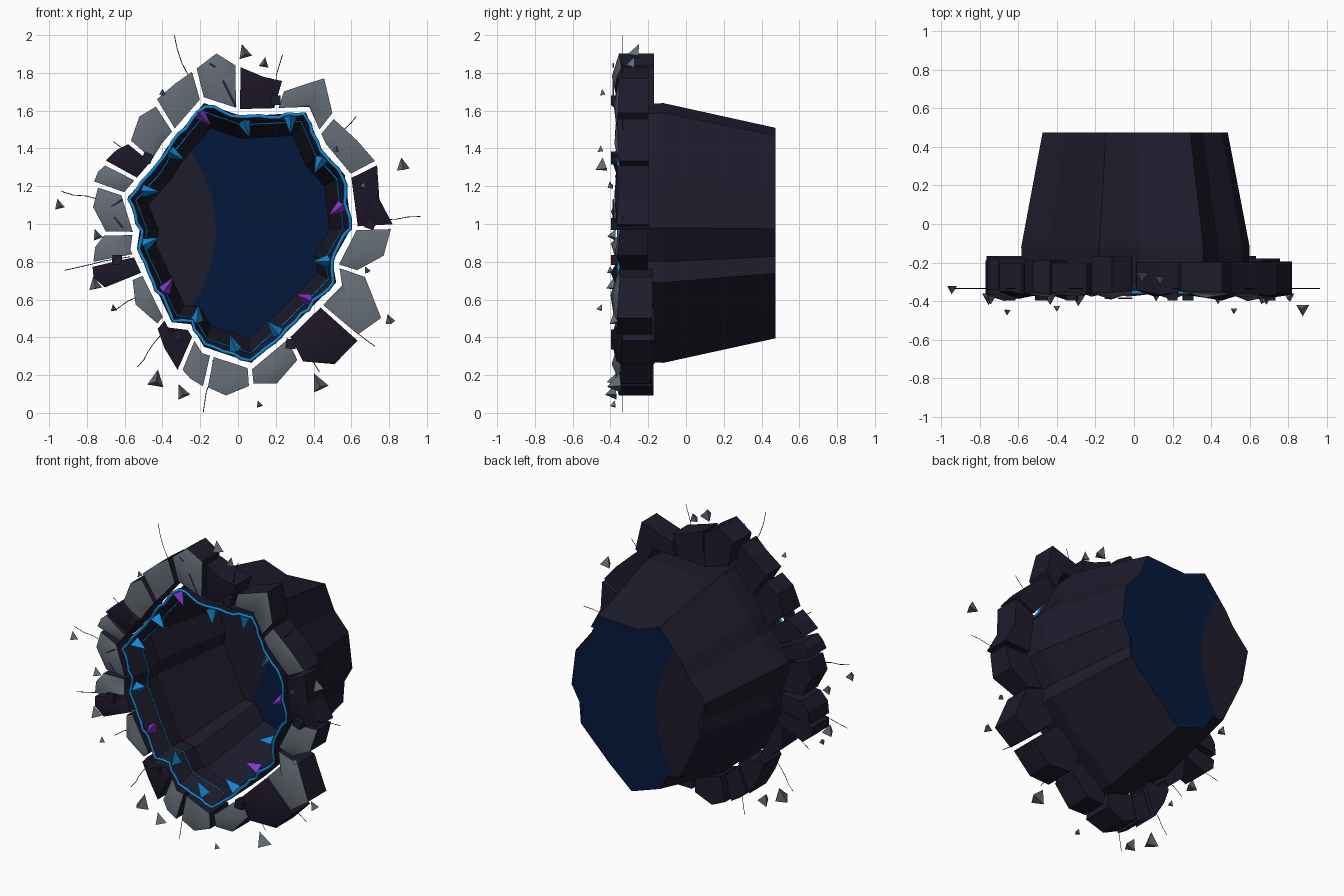
import bpy, bmesh, math, random
from mathutils import Vector

random.seed(4)
if "Cube" in bpy.data.objects:
    bpy.data.objects.remove(bpy.data.objects["Cube"])


def material(name, r, g, b):
    m = bpy.data.materials.new(name)
    m.use_nodes = True
    m.diffuse_color = (r, g, b, 1)
    m.node_tree.nodes["Principled BSDF"].inputs["Base Color"].default_value = (r, g, b, 1)
    return m


ROCK = material("dark rock", .0122, .0113, .025)
DARK = material("dark stone face", .012, .008, .02)
GREY = material("grey stone face", .13, .152, .18)
NAVY = material("deep navy", .0011, .0093, .046)
BLUE = material("bright blue", .006, .25, .68)
PURPLE = material("violet", .22, .04, .58)
BLACK = material("crack black", .006, .006, .008)

CX, CZ = 0.0, 0.95
# Opening outline, counter-clockwise from the right
OUTLINE = [(.60, .98), (.565, 1.26), (.44, 1.40), (.36, 1.59), (.02, 1.57), (-.18, 1.64),
           (-.38, 1.40), (-.44, 1.30), (-.585, 1.14), (-.52, .97), (-.535, .87), (-.35, .48),
           (-.25, .47), (-.18, .35), (.07, .265), (.27, .44), (.52, .69), (.50, .80)]


def ring(scale, y):
    return [Vector((CX + (x - CX) * scale, y, CZ + (z - CZ) * scale)) for x, z in OUTLINE]


def polar(deg, r, y=0.0):
    a = math.radians(deg)
    return Vector((CX + r * math.cos(a), y, CZ + r * math.sin(a)))


def angle_of(x, z):
    return math.degrees(math.atan2(z - CZ, x - CX)) % 360


def rim_radius(deg):
    """Distance from the centre to the outline in a direction."""
    d = polar(deg, 1) - polar(deg, 0)
    best = 0
    for (ax, az), (bx, bz) in zip(OUTLINE, OUTLINE[1:] + OUTLINE[:1]):
        ax, az, ex, ez = ax - CX, az - CZ, bx - ax, bz - az
        det = ex * d.z - ez * d.x
        if abs(det) > 1e-9:
            t = (ex * az - ez * ax) / det
            s = (d.x * az - d.z * ax) / det
            if t > 0 and -1e-6 <= s <= 1 + 1e-6:
                best = max(best, t)
    return best


def finish(bm, name, mats):
    bmesh.ops.recalc_face_normals(bm, faces=bm.faces)
    me = bpy.data.meshes.new(name)
    bm.to_mesh(me)
    bm.free()
    for m in mats:
        me.materials.append(m)
    ob = bpy.data.objects.new(name, me)
    bpy.context.collection.objects.link(ob)
    return ob


def loft(name, rings, mat):
    bm = bmesh.new()
    loops = [[bm.verts.new(p) for p in r] for r in rings]
    for a, b in zip(loops, loops[1:]):
        for i in range(len(a)):
            j = (i + 1) % len(a)
            bm.faces.new((a[i], a[j], b[j], b[i]))
    finish(bm, name, [mat])


def line(name, paths, mat, depth, cyclic=False):
    cu = bpy.data.curves.new(name, "CURVE")
    cu.dimensions = "3D"
    cu.bevel_depth = depth
    cu.bevel_resolution = 0
    cu.materials.append(mat)
    for path in paths:
        sp = cu.splines.new("POLY")
        sp.points.add(len(path) - 1)
        for p, co in zip(sp.points, path):
            p.co = (*co, 1)
        sp.use_cyclic_u = cyclic
    ob = bpy.data.objects.new(name, cu)
    bpy.context.collection.objects.link(ob)


# Tunnel and front collar
loft("tunnel_wall", [ring(.985, -.3), ring(1, -.12), ring(.81, .475)], ROCK)
loft("inner_collar", [ring(.985, -.35), ring(.93, -.22), ring(.95, -.1)], ROCK)

# Back wall, split in two colours along an arc
bm = bmesh.new()
bm.faces.new([bm.verts.new(p) for p in ring(.81, .473)])
bmesh.ops.triangulate(bm, faces=bm.faces)
arc_centre, arc_r = Vector((-.82, .473, .97)), .70
for k in range(-4, 5):
    a = k * .17
    n = Vector((math.cos(a), 0, math.sin(a)))
    bmesh.ops.bisect_plane(bm, geom=bm.verts[:] + bm.edges[:] + bm.faces[:],
                           plane_co=arc_centre + n * arc_r, plane_no=n)
for f in bm.faces:
    f.material_index = int((f.calc_center_median() - arc_centre).length < arc_r)
finish(bm, "back_wall", [NAVY, ROCK])

# Ring of stones: start angle, outer radii in hundredths, dark face flag
STONES = [(2.5, 82, 77, 82, 1), (27, 82, 80, 79, 0), (51, 81, 94, 79, 0), (73, 84, 84, 88, 1),
          (90, 89, 96, 90, 0), (105, 89, 86, 83, 0), (122, 80, 81, 75, 0), (140, 75, 78, 80, 1),
          (152, 79, 81, 81, 0), (161, 78, 78, 70, 0), (180, 71, 76, 78, 0), (192, 79, 80, 76, 1),
          (203, 61, 66, 64, 0), (229, 66, 72, 79, 1), (247, 78, 81, 83, 0), (258, 83, 86, 81, 0),
          (275, 80, 82, 74, 0), (296, 76, 86, 85, 1), (319, 83, 88, 71, 0), (342, 66, 78, 81, 0)]


def stone(start, end, radii, dark):
    gap = .9
    a, b = start + gap, end - gap
    corners = [angle_of(x, z) for x, z in OUTLINE]
    corners = [c + 360 * k for c in corners for k in (0, 1)]
    inner = sorted([a, b] + [c for c in corners if a + 2 < c < b - 2], reverse=True)
    outline = [polar(t, r / 100) for t, r in zip((a, a * .55 + b * .45, b), radii)]
    outline += [polar(t, rim_radius(t) + .035) for t in inner]
    back = random.uniform(-.205, -.165)
    bm = bmesh.new()
    rear = [bm.verts.new((p.x, back, p.z)) for p in outline]
    front = [bm.verts.new((p.x, random.uniform(-.37, -.34), p.z)) for p in outline]
    mid = sum(outline, Vector()) / len(outline)
    apex = bm.verts.new((mid.x + random.uniform(-.02, .02), random.uniform(-.4, -.375),
                         mid.z + random.uniform(-.02, .02)))
    bm.faces.new(rear)
    for i in range(len(rear)):
        j = (i + 1) % len(rear)
        bm.faces.new((rear[i], rear[j], front[j], front[i]))
        face = bm.faces.new((front[i], front[j], apex))
        face.material_index = 1
        face.smooth = True
        bm.edges.get((front[i], front[j])).smooth = False
    finish(bm, "rim_stone", [ROCK, DARK if dark else GREY])


for i, (start, *radii, dark) in enumerate(STONES):
    end = STONES[i + 1][0] if i + 1 < len(STONES) else STONES[0][0] + 360
    stone(start, end, radii, dark)


# Glowing jagged lines along the collar
def jagged(scale, y, amount):
    pts = []
    r = ring(scale, y)
    for p, q in zip(r, r[1:] + r[:1]):
        steps = max(2, round((q - p).length / .05))
        for k in range(steps):
            j = Vector((random.uniform(-1, 1), 0, random.uniform(-1, 1))) * amount
            pts.append(p.lerp(q, k / steps) + j)
    return pts


line("rim_glow", [jagged(.985, -.355, .009)], BLUE, .010, True)
line("inner_glow", [jagged(.926, -.224, .002)], BLUE, .005, True)


# Pointed pieces: three-sided spikes and loose chips
def spike(name, base, tip, width, mat):
    axis = (tip - base).normalized()
    side = axis.cross(Vector((0, 1, 0))).normalized()
    up = axis.cross(side)
    bm = bmesh.new()
    foot = [bm.verts.new(base + (side * math.cos(t) + up * math.sin(t)) * width)
            for t in (math.pi / 2 + k * math.tau / 3 for k in range(3))]
    top = bm.verts.new(tip)
    bm.faces.new(foot)
    for i in range(3):
        bm.faces.new((foot[i], foot[(i + 1) % 3], top))
    finish(bm, name, [mat])


for angles, mat in (((64, 40, 85, 128, 154, 185, 243, 267, 290, 341), BLUE),
                    ((106, 13, 216, 315), PURPLE)):
    for t in angles:
        r = rim_radius(t)
        spike("crystal_shard", polar(t + 2, r - .03, -.33), polar(t - 2, r - .115, -.35), .04, mat)

# Loose chips: x, z, y, size
CHIPS = [(.03, 1.92, -.26, 4), (.14, 1.86, -.28, 3), (-.4, 1.7, -.44, 2), (.87, 1.32, -.44, 4),
         (.67, 1.21, -.4, 2), (-.95, 1.11, -.33, 3), (-.75, .95, -.38, 3), (-.76, .69, -.38, 4),
         (-.43, .19, -.36, 5), (-.3, .12, -.38, 4), (.11, .05, -.38, 2), (.42, .17, -.36, 5),
         (.8, .5, -.38, 3), (.68, .76, -.4, 2), (-.66, .56, -.45, 2), (.52, 1.4, -.45, 2)]
for x, z, y, size in CHIPS:
    s = size / 100
    p = Vector((x, y, z))
    lean = Vector((random.uniform(-.4, .4), random.uniform(-.3, .3), .8)) * s
    spike("loose_chip", p - lean, p + lean, s, GREY)

# Thin cracks reaching outward: angle, end radius
CRACKS = [(107.8, 1.10), (76, .975), (44.7, .88), (5.3, .97), (320.5, .94), (300.5, .85),
          (259, .966), (233, .885), (212, .765), (192, .94), (166.6, .96), (143.6, .82)]
paths = []
for t, r in CRACKS:
    r0 = rim_radius(t) + .05
    mids = [polar(t + random.uniform(-.5, .5), r0 + (r - r0) * k / 5, -.335) for k in range(5)]
    paths.append(mids + [polar(t, r, -.335)])
line("cracks", paths, BLACK, .002)

# Small blocks wedged between stones
for x, z in ((.70, 1.0), (.2, 1.655), (-.48, 1.35), (-.64, .81), (-.32, .41), (.28, .365)):
    bm = bmesh.new()
    bmesh.ops.create_cube(bm, size=.052)
    ob = finish(bm, "wedge_block", [ROCK])
    ob.location = (x, -.37, z)
    ob.rotation_euler = (0, random.uniform(-.4, .4), 0)

# Violet veins on the stone faces
VEINS = [[(-.61, 1.13), (-.69, 1.08), (-.61, .98)], [(-.08, 1.76), (-.01, 1.62)],
         [(.64, 1.0), (.7, 1.12)], [(-.15, 1.85), (-.12, 1.83)]]
line("violet_veins", [[Vector((x, -.385, z)) for x, z in v] for v in VEINS], PURPLE, .004)
